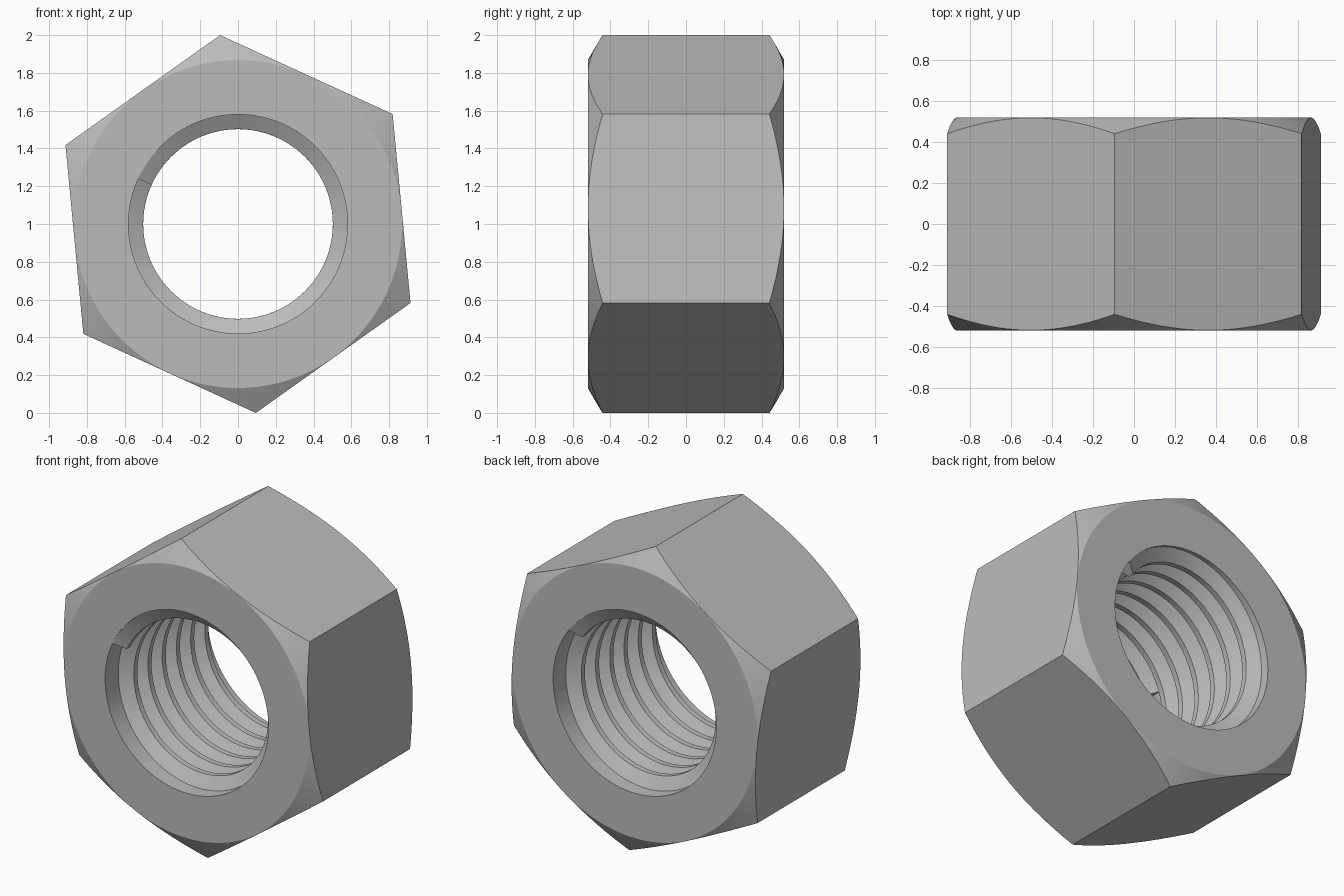
import bpy, bmesh, math
from math import sin, cos, tan, radians, pi

cube = bpy.data.objects.get("Cube")
if cube:
    bpy.data.objects.remove(cube, do_unlink=True)

HALF = 0.52            # half thickness along y
R_HEX = 1.0045         # corner radius
R_FLAT = 0.868         # inner radius of the corner chamfer
R_ROOT, R_CREST = 0.58, 0.502
PITCH = 0.1443
HEX_TURN = 95.4        # degrees of the top corner

steel = bpy.data.materials.new("grey steel")
steel.use_nodes = True
grey = (0.5, 0.5, 0.5, 1)
steel.diffuse_color = grey
steel.node_tree.nodes["Principled BSDF"].inputs["Base Color"].default_value = grey


def ring(bm, radius, y, sides, start=0):
    """Ring of vertices around the y axis, centred at z = 1."""
    angles = [radians(start) + 2 * pi * i / sides for i in range(sides)]
    return [bm.verts.new((radius * cos(a), y, 1 + radius * sin(a))) for a in angles]


def bridge(bm, a, b, closed=True):
    n = len(a)
    for i in range(n if closed else n - 1):
        j = (i + 1) % n
        bm.faces.new((a[i], a[j], b[j], b[i]))


def finish(bm, name):
    bmesh.ops.recalc_face_normals(bm, faces=bm.faces)
    mesh = bpy.data.meshes.new(name)
    bm.to_mesh(mesh)
    bm.free()
    mesh.materials.append(steel)
    obj = bpy.data.objects.new(name, mesh)
    bpy.context.collection.objects.link(obj)
    return obj


def lathe(name, stations, sides, start=0):
    """Capped solid through (radius, y) stations."""
    bm = bmesh.new()
    rings = [ring(bm, r, y, sides, start) for r, y in stations]
    for a, b in zip(rings, rings[1:]):
        bridge(bm, a, b)
    bm.faces.new(rings[0])
    bm.faces.new(rings[-1])
    return finish(bm, name)


def cut(obj, cutter, operation):
    mod = obj.modifiers.new(operation.lower(), "BOOLEAN")
    mod.operation, mod.solver, mod.object = operation, "EXACT", cutter
    bpy.context.view_layer.objects.active = obj
    bpy.ops.object.modifier_apply(modifier=mod.name)
    bpy.data.objects.remove(cutter, do_unlink=True)


def smooth(obj, angle):
    bpy.ops.object.select_all(action="DESELECT")
    obj.select_set(True)
    bpy.context.view_layer.objects.active = obj
    bpy.ops.object.shade_smooth_by_angle(angle=radians(angle))


# Hexagonal body, corners trimmed by a 30 degree double cone, then bored
body = lathe("nut_body", [(R_HEX, -HALF), (R_HEX, HALF)], 6, HEX_TURN)
r_out = 1.1
y_out = HALF - (r_out - R_FLAT) * tan(radians(30))
cone = lathe("chamfer_cutter",
             [(R_FLAT, -HALF), (r_out, -y_out), (r_out, y_out), (R_FLAT, HALF)], 144)
cut(body, cone, "INTERSECT")
bore = lathe("bore_cutter", [(R_ROOT, -1), (R_ROOT, 1)], 144)
cut(body, bore, "DIFFERENCE")
smooth(body, 25)

# Right-hand helical thread ridge with a flat crest and square-cut ends
base, crest = PITCH * 7 / 16, PITCH / 8
profile = [(R_ROOT + 0.01, -base), (R_ROOT, -base), (R_CREST, -crest),
           (R_CREST, crest), (R_ROOT, base), (R_ROOT + 0.01, base)]
first = HALF - base
turns = 2 * first / PITCH
steps = int(turns * 96)
bm = bmesh.new()
sections = []
for i in range(steps + 1):
    t = i / steps
    a = radians(155.6) - 2 * pi * turns * t
    y = -first + 2 * first * t
    sections.append([bm.verts.new((r * cos(a), y + dy, 1 + r * sin(a)))
                     for r, dy in profile])
for a, b in zip(sections, sections[1:]):
    bridge(bm, a, b)
bm.faces.new(sections[0])
bm.faces.new(sections[-1])
thread = finish(bm, "thread_ridge")
smooth(thread, 30)
